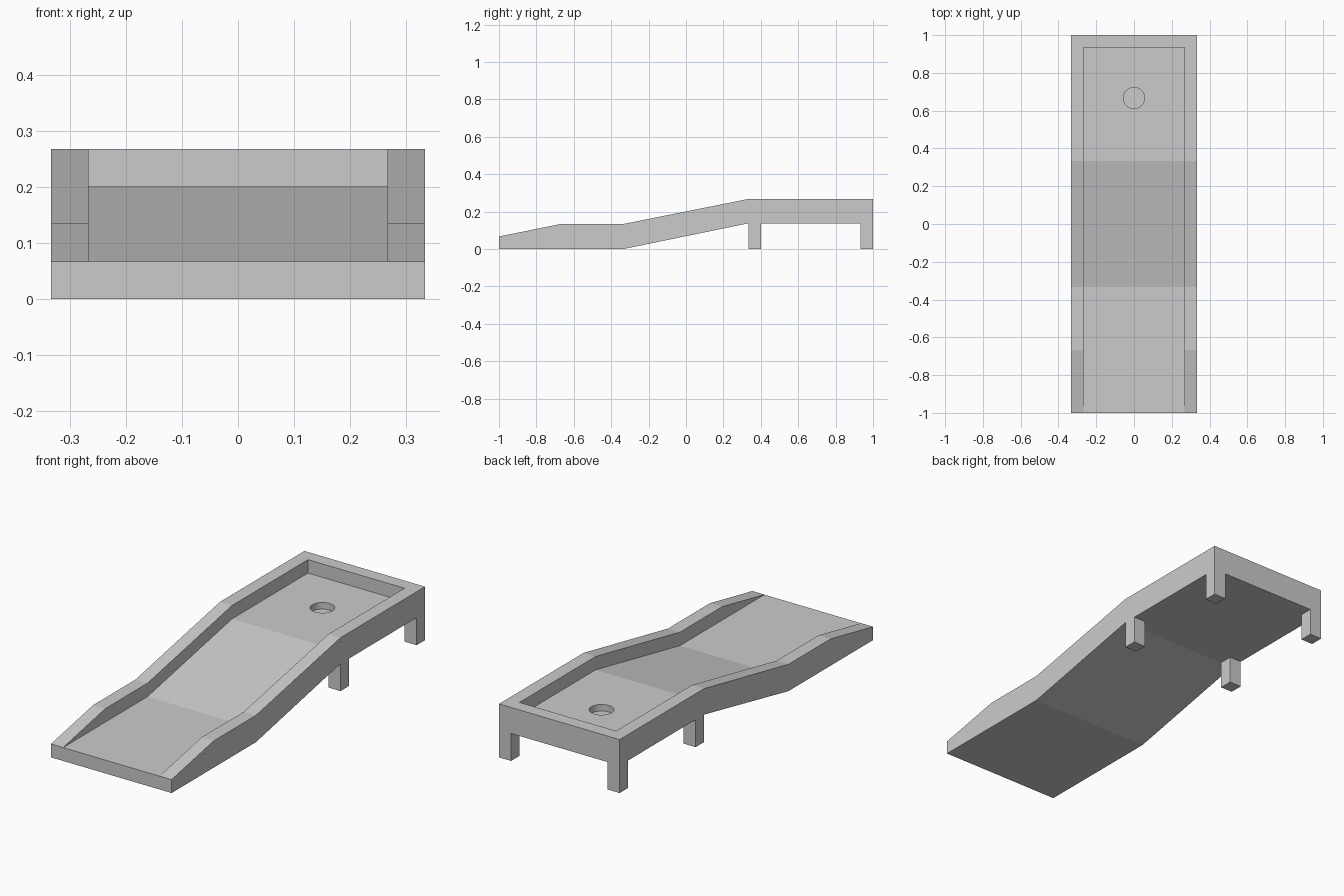
import bpy, bmesh

if "Cube" in bpy.data.objects:
    bpy.data.objects.remove(bpy.data.objects["Cube"])

W, WALL = 1 / 3, 1 / 15      # half width, rail thickness
UNDER = 0.137                # underside height of the raised deck


def extrude_profile(name, pts, half):
    """Extrude a (y, z) outline symmetrically along x."""
    bm = bmesh.new()
    face = bm.faces.new([bm.verts.new((-half, y, z)) for y, z in pts])
    ext = bmesh.ops.extrude_face_region(bm, geom=[face])
    moved = [g for g in ext["geom"] if isinstance(g, bmesh.types.BMVert)]
    bmesh.ops.translate(bm, verts=moved, vec=(2 * half, 0, 0))
    bmesh.ops.recalc_face_normals(bm, faces=bm.faces)
    me = bpy.data.meshes.new(name)
    bm.to_mesh(me)
    bm.free()
    ob = bpy.data.objects.new(name, me)
    bpy.context.collection.objects.link(ob)
    return ob


def cut(target, cutter):
    """Subtract the cutter, then remove it."""
    mod = target.modifiers.new("cut", 'BOOLEAN')
    mod.operation, mod.solver, mod.object = 'DIFFERENCE', 'EXACT', cutter
    bpy.context.view_layer.objects.active = target
    bpy.ops.object.modifier_apply(modifier=mod.name)
    bpy.data.objects.remove(cutter)


# Ramped lane body with full-height sides
lane = extrude_profile("lane", [
    (-1, 0), (-W, 0), (W, UNDER), (1, UNDER), (1, 0.267),
    (W, 0.267), (-W, 0.134), (-2 * W, 0.134), (-1, 0.067)], W)

# Recessed playing surface, open at the front
cut(lane, extrude_profile("recess_cutter", [
    (-1.1, 0.0665), (-W, 0.0665), (W, 0.2), (1 - WALL, 0.2),
    (1 - WALL, 0.4), (-1.1, 0.4)], W - WALL))

# Shallow cup
bpy.ops.mesh.primitive_cylinder_add(vertices=32, radius=0.056, depth=0.2,
                                    location=(0, 2 * W, 0.267))
cup = bpy.context.object
cup.name = "cup_cutter"
cut(lane, cup)

# Four square legs under the raised deck
for side, x in (("left", -1), ("right", 1)):
    for end, y in (("front", W + WALL / 2), ("back", 1 - WALL / 2)):
        bpy.ops.mesh.primitive_cube_add(
            size=1, location=(x * (W - WALL / 2), y, UNDER / 2))
        leg = bpy.context.object
        leg.name = f"{end}_{side}_leg"
        leg.scale = (WALL, WALL, UNDER)
